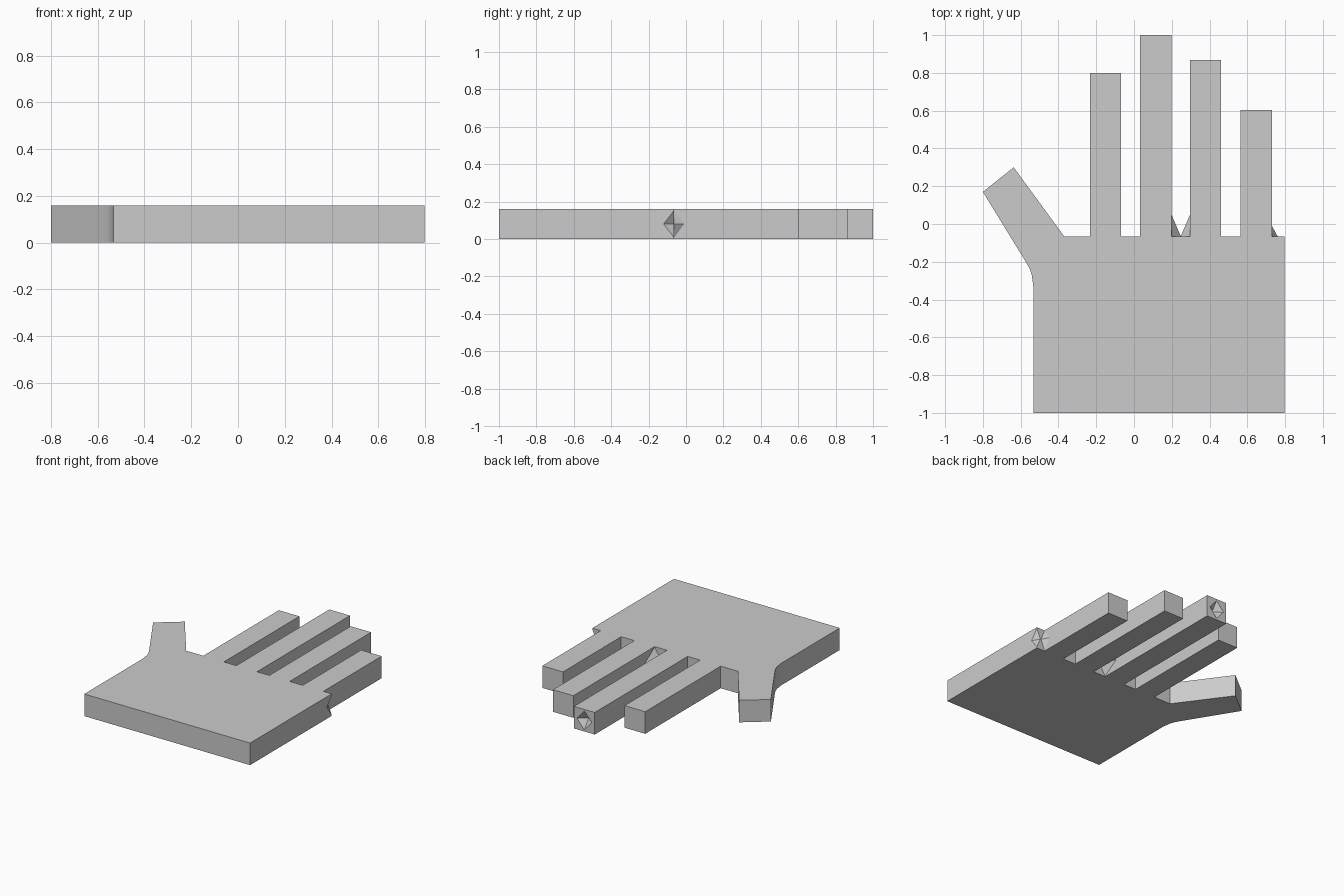
import bpy, bmesh
from mathutils import Vector

if "Cube" in bpy.data.objects:
    bpy.data.objects.remove(bpy.data.objects["Cube"])

H = 0.16        # thickness
KNUCKLE = -0.065  # line where the fingers start

grey = bpy.data.materials.new("plain grey")
grey.diffuse_color = (0.6, 0.6, 0.6, 1)
grey.use_nodes = True
grey.node_tree.nodes["Principled BSDF"].inputs["Base Color"].default_value = grey.diffuse_color


def make_object(name, bm):
    bmesh.ops.recalc_face_normals(bm, faces=bm.faces)
    mesh = bpy.data.meshes.new(name)
    bm.to_mesh(mesh)
    bm.free()
    mesh.materials.append(grey)
    obj = bpy.data.objects.new(name, mesh)
    bpy.context.collection.objects.link(obj)
    return obj


def hull(name, points):
    bm = bmesh.new()
    for p in points:
        bm.verts.new(p)
    bmesh.ops.convex_hull(bm, input=bm.verts[:])
    return make_object(name, bm)


# Hand outline: palm edge, thumb, then the four fingers from left to right
outline = [(0.797, -1), (-0.533, -1), (-0.533, -0.33), (-0.541, -0.27),
           (-0.553, -0.235), (-0.57, -0.205), (-0.80, 0.17), (-0.637, 0.30),
           (-0.37, KNUCKLE)]
for left, right, tip in [(-0.233, -0.068, 0.80), (0.032, 0.198, 1.0),
                         (0.297, 0.46, 0.867), (0.565, 0.73, 0.603)]:
    outline += [(left, KNUCKLE), (left, tip), (right, tip), (right, KNUCKLE)]
outline.append((0.797, KNUCKLE))

bm = bmesh.new()
base = bm.faces.new([bm.verts.new((x, y, 0)) for x, y in outline])
walls = bmesh.ops.extrude_face_region(bm, geom=[base])
bmesh.ops.translate(bm, vec=(0, 0, H),
                    verts=[v for v in walls["geom"] if isinstance(v, bmesh.types.BMVert)])
hand = make_object("hand", bm)

# Faceted dents in the palm corner and the longest fingertip
for name, centre, size in [("corner_dent_cutter", (0.80, KNUCKLE, H / 2), (0.035, 0.06, 0.077)),
                           ("fingertip_dent_cutter", (0.115, 1.001, H / 2), (0.06, 0.05, 0.07))]:
    points = []
    for axis in range(3):
        for sign in (-1, 1):
            p = Vector(centre)
            p[axis] += sign * size[axis]
            points.append(p)
    cutter = hull(name, points)
    cutter.hide_render = True
    cutter.hide_viewport = True
    cut = hand.modifiers.new(name, 'BOOLEAN')
    cut.operation = 'DIFFERENCE'
    cut.solver = 'EXACT'
    cut.object = cutter

# Small pointed webs at the finger roots
for name, x, out, reach in [("middle_finger_web", 0.198, 0.05, 0.05),
                            ("ring_finger_web", 0.297, -0.05, 0.05),
                            ("little_finger_web", 0.73, 0.03, -0.01)]:
    hull(name, [(x, KNUCKLE, 0.005), (x, KNUCKLE, H - 0.005),
                (x, reach, H / 2), (x + out, KNUCKLE, H / 2)])
